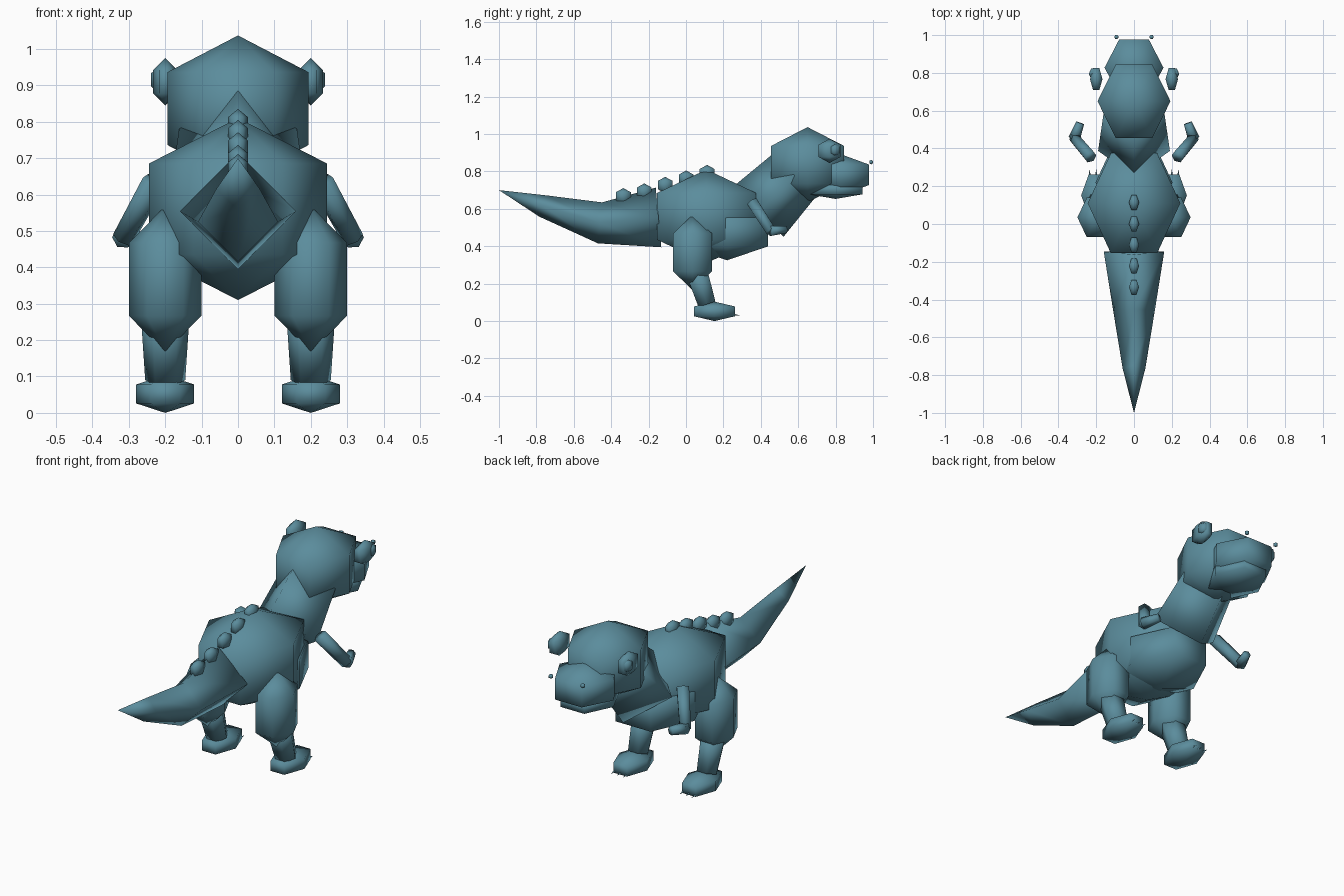
import bpy, bmesh, math
from mathutils import Vector

default = bpy.data.objects.get("Cube")
if default:
    bpy.data.objects.remove(default, do_unlink=True)

# One teal skin colour
TEAL = (0.105, 0.265, 0.335, 1)
skin = bpy.data.materials.new("teal skin")
skin.use_nodes = True
skin.diffuse_color = TEAL
skin.node_tree.nodes["Principled BSDF"].inputs["Base Color"].default_value = TEAL


def loft(name, rings):
    """Skin a list of equally long point rings, closing both ends."""
    bm = bmesh.new()
    rows = [[bm.verts.new(p) for p in ring] for ring in rings]
    n = len(rows[0])
    for a, b in zip(rows, rows[1:]):
        for i in range(n):
            j = (i + 1) % n
            bm.faces.new((a[i], a[j], b[j], b[i]))
    bm.faces.new(rows[0])
    bm.faces.new(rows[-1])
    bmesh.ops.remove_doubles(bm, verts=bm.verts, dist=1e-5)
    bmesh.ops.recalc_face_normals(bm, faces=bm.faces)
    for f in bm.faces:
        f.smooth = True
    mesh = bpy.data.meshes.new(name)
    bm.to_mesh(mesh)
    bm.free()
    mesh.materials.append(skin)
    ob = bpy.data.objects.new(name, mesh)
    bpy.context.collection.objects.link(ob)
    return ob


def blob(name, centre, radii, sides=6, bands=3):
    """Low-poly ellipsoid with its poles on z."""
    rings = []
    for k in range(bands + 1):
        lat = math.pi * k / bands
        rings.append([Vector(centre) + Vector((
            radii[0] * math.sin(lat) * math.cos(math.tau * i / sides),
            radii[1] * math.sin(lat) * math.sin(math.tau * i / sides),
            radii[2] * math.cos(lat))) for i in range(sides)])
    return loft(name, rings)


def tube(name, path, radii, sides=6):
    """Tapered tube along a path, with one corner towards x."""
    pts = [Vector(p) for p in path]
    rings = []
    for k, (p, r) in enumerate(zip(pts, radii)):
        before = (p - pts[k - 1]).normalized() if k else Vector()
        after = (pts[k + 1] - p).normalized() if k + 1 < len(pts) else Vector()
        d = (before + after).normalized()
        u = (Vector((1, 0, 0)) - d * d.x).normalized()
        w = d.cross(u)
        rings.append([p + r * (u * math.cos(math.tau * i / sides)
                               + w * math.sin(math.tau * i / sides))
                      for i in range(sides)])
    return loft(name, rings)


# Trunk
blob("body", (0, 0.11, 0.56), (0.283, 0.353, 0.25))
blob("belly", (0, 0.22, 0.475), (0.235, 0.293, 0.15))
tube("neck", [(0, 0.387, 0.585), (0, 0.58, 0.78)], [0.19, 0.162], 4)
tube("tail", [(0, -0.147, 0.554), (0, -0.46, 0.525), (0, -0.765, 0.615), (0, -1, 0.7)],
     [0.16, 0.11, 0.06, 0], 4)

# Head
blob("head", (0, 0.65, 0.836), (0.223, 0.26, 0.201))
blob("snout", (0, 0.828, 0.782), (0.18, 0.2, 0.11))
blob("jaw", (0, 0.8, 0.703), (0.16, 0.193, 0.05))

# Row of back plates
for i, z in enumerate((0.791, 0.761, 0.727, 0.692, 0.667)):
    blob(f"back_plate_{i + 1}", (0, 0.113 - 0.112 * i, z), (0.031, 0.053, 0.044))

# Paired parts
for label, s in (("left", 1), ("right", -1)):
    blob(f"{label}_eye", (s * 0.2, 0.767, 0.91), (0.038, 0.078, 0.065))
    blob(f"{label}_pupil", (s * 0.215, 0.795, 0.915), (0.028, 0.036, 0.036))
    blob(f"{label}_nostril", (s * 0.093, 0.99, 0.85), (0.014, 0.013, 0.012))

    # Arm
    tube(f"{label}_upper_arm", [(s * 0.23, 0.355, 0.635), (s * 0.315, 0.455, 0.48)],
         [0.034, 0.031])
    tube(f"{label}_forearm", [(s * 0.317, 0.45, 0.482), (s * 0.285, 0.535, 0.49)],
         [0.031, 0.022])

    # Leg and foot
    blob(f"{label}_thigh", (s * 0.2, 0.035, 0.367), (0.115, 0.14, 0.201))
    tube(f"{label}_shin", [(s * 0.2, 0.055, 0.27), (s * 0.2, 0.112, 0.09)],
         [0.067, 0.055])
    blob(f"{label}_foot", (s * 0.2, 0.152, 0.052), (0.092, 0.147, 0.052))
    for k in (-1, 0, 1):
        x = s * 0.2 + k * 0.035
        tube(f"{label}_claw_{k + 2}", [(x, 0.21, 0.038), (x, 0.29, 0.03)], [0.013, 0])
